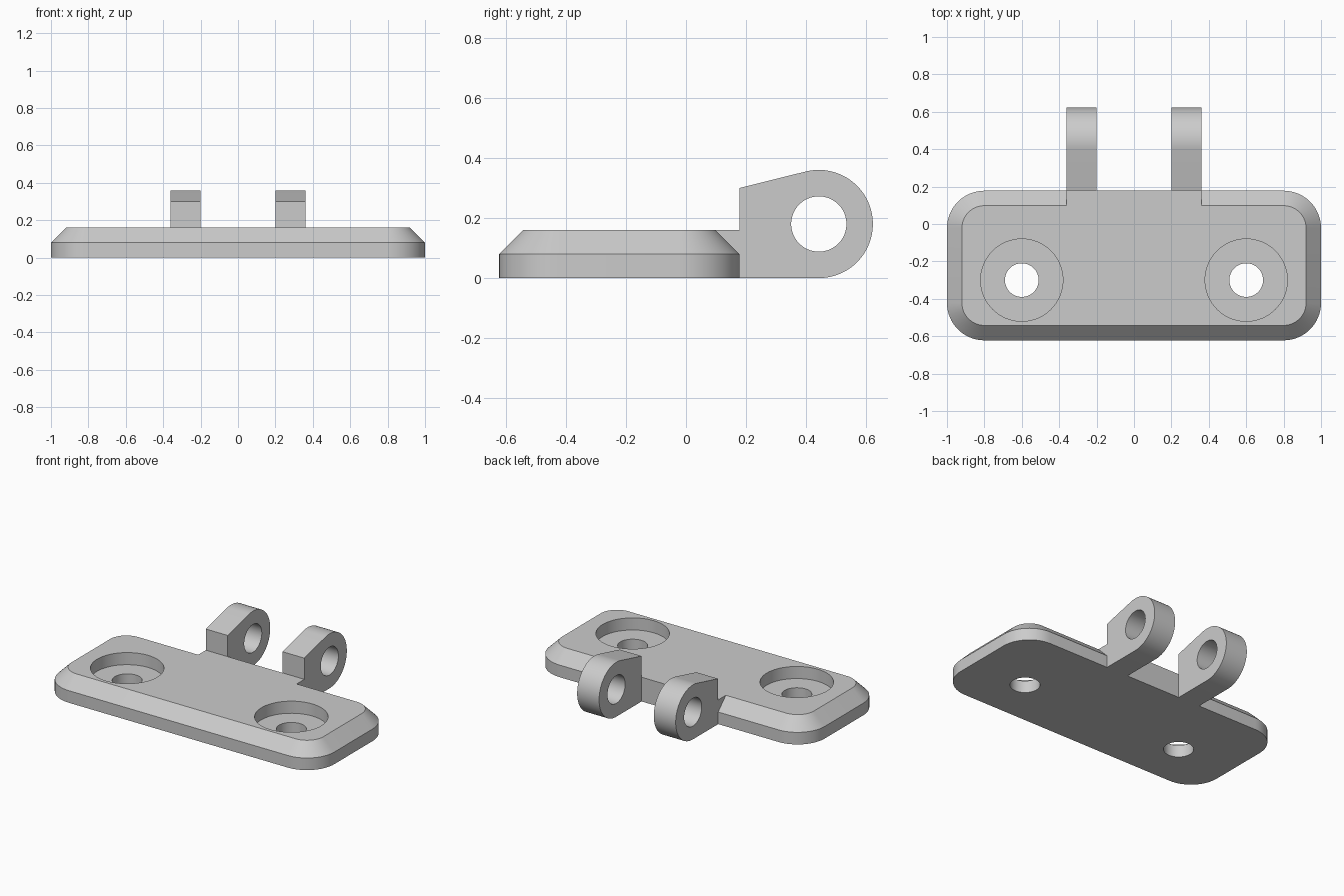
import bpy, bmesh
from math import cos, sin, pi, atan2, acos, hypot
from mathutils import Matrix, Vector

cube = bpy.data.objects.get("Cube")
if cube:
    bpy.data.objects.remove(cube, do_unlink=True)

GREY = (0.6, 0.6, 0.6, 1.0)
mat = bpy.data.materials.new("light grey")
mat.use_nodes = True
mat.diffuse_color = GREY
mat.node_tree.nodes["Principled BSDF"].inputs["Base Color"].default_value = GREY

BACK, FRONT = 0.178, -0.622      # plate edges in y
HEIGHT, BEVEL = 0.16, 0.08       # plate thickness and chamfer size
LUG_IN, LUG_OUT = 0.20, 0.36     # lug sides in x


def loft(name, loops):
    """Closed solid through stacked loops of equal point count."""
    bm = bmesh.new()
    rings = [[bm.verts.new(p) for p in loop] for loop in loops]
    n = len(rings[0])
    for low, high in zip(rings, rings[1:]):
        for i in range(n):
            j = (i + 1) % n
            bm.faces.new((low[i], low[j], high[j], high[i]))
    bm.faces.new(rings[0][::-1])
    bm.faces.new(rings[-1])
    bmesh.ops.remove_doubles(bm, verts=bm.verts[:], dist=1e-5)
    bmesh.ops.recalc_face_normals(bm, faces=bm.faces[:])
    mesh = bpy.data.meshes.new(name)
    bm.to_mesh(mesh)
    bm.free()
    mesh.materials.append(mat)
    obj = bpy.data.objects.new(name, mesh)
    bpy.context.collection.objects.link(obj)
    return obj


def drill(obj, radius, start, end):
    """Cut a round hole from start to end."""
    start, end = Vector(start), Vector(end)
    axis = end - start
    turn = axis.to_track_quat('Z', 'Y').to_matrix().to_4x4()
    bm = bmesh.new()
    bmesh.ops.create_cone(bm, cap_ends=True, segments=64, radius1=radius,
                          radius2=radius, depth=axis.length,
                          matrix=Matrix.Translation((start + end) / 2) @ turn)
    mesh = bpy.data.meshes.new("hole_cutter")
    bm.to_mesh(mesh)
    bm.free()
    mesh.materials.append(mat)
    cutter = bpy.data.objects.new("hole_cutter", mesh)
    cutter.hide_render = True
    bpy.context.collection.objects.link(cutter)
    mod = obj.modifiers.new("hole", 'BOOLEAN')
    mod.operation, mod.solver, mod.object = 'DIFFERENCE', 'EXACT', cutter
    bpy.context.view_layer.update()
    cut = bpy.data.meshes.new_from_object(
        obj.evaluated_get(bpy.context.evaluated_depsgraph_get()))
    obj.modifiers.clear()
    obj.data = cut
    bpy.data.objects.remove(cutter, do_unlink=True)


def plate_loop(z, inset):
    """Rounded rectangle whose back edge stays full between the lugs."""
    points = []
    radius, steps = 0.2, 16
    corners = [(1, BACK, 0), (-1, BACK, 1), (-1, FRONT, 2), (1, FRONT, 3)]
    for side, edge, quarter in corners:
        cx = side * (1 - radius)
        cy = edge - radius if edge == BACK else edge + radius
        for i in range(steps + 1):
            a = (quarter + i / steps) * pi / 2
            points.append((cx + (radius - inset) * cos(a),
                           cy + (radius - inset) * sin(a), z))
        if quarter == 0:
            points += [(LUG_OUT, BACK - inset, z), (LUG_OUT, BACK, z),
                       (-LUG_OUT, BACK, z), (-LUG_OUT, BACK - inset, z)]
    return points


# Base plate with chamfered rim and two counterbored screw holes
plate = loft("base_plate", [plate_loop(0, 0), plate_loop(HEIGHT - BEVEL, 0),
                            plate_loop(HEIGHT, BEVEL)])
for x in (-0.6, 0.6):
    drill(plate, 0.22, (x, -0.3, 0.08), (x, -0.3, 0.4))
    drill(plate, 0.09, (x, -0.3, -0.2), (x, -0.3, 0.4))

# Hinge lugs: a sloped top running tangent into a round eye
CY, CZ, R, LUG_TOP = 0.442, 0.18, 0.18, 0.30
dy, dz = BACK - CY, LUG_TOP - CZ
tangent = atan2(dz, dy) - acos(R / hypot(dy, dz))
profile = [(BACK, LUG_TOP), (BACK, 0)]
for i in range(49):
    a = -pi / 2 + (tangent + pi / 2) * i / 48
    profile.append((CY + R * cos(a), CZ + R * sin(a)))

lugs = []
for name, side in (("left_hinge_lug", 1), ("right_hinge_lug", -1)):
    lug = loft(name, [[(side * x, y, z) for y, z in profile]
                      for x in (LUG_IN, LUG_OUT)])
    drill(lug, 0.092, (side * 0.1, CY, CZ), (side * 0.5, CY, CZ))
    lugs.append(lug)

# Smooth the round walls, keep the edges crisp
bpy.ops.object.select_all(action='DESELECT')
for obj in [plate] + lugs:
    obj.select_set(True)
bpy.context.view_layer.objects.active = plate
bpy.ops.object.shade_smooth_by_angle(angle=pi / 6)
